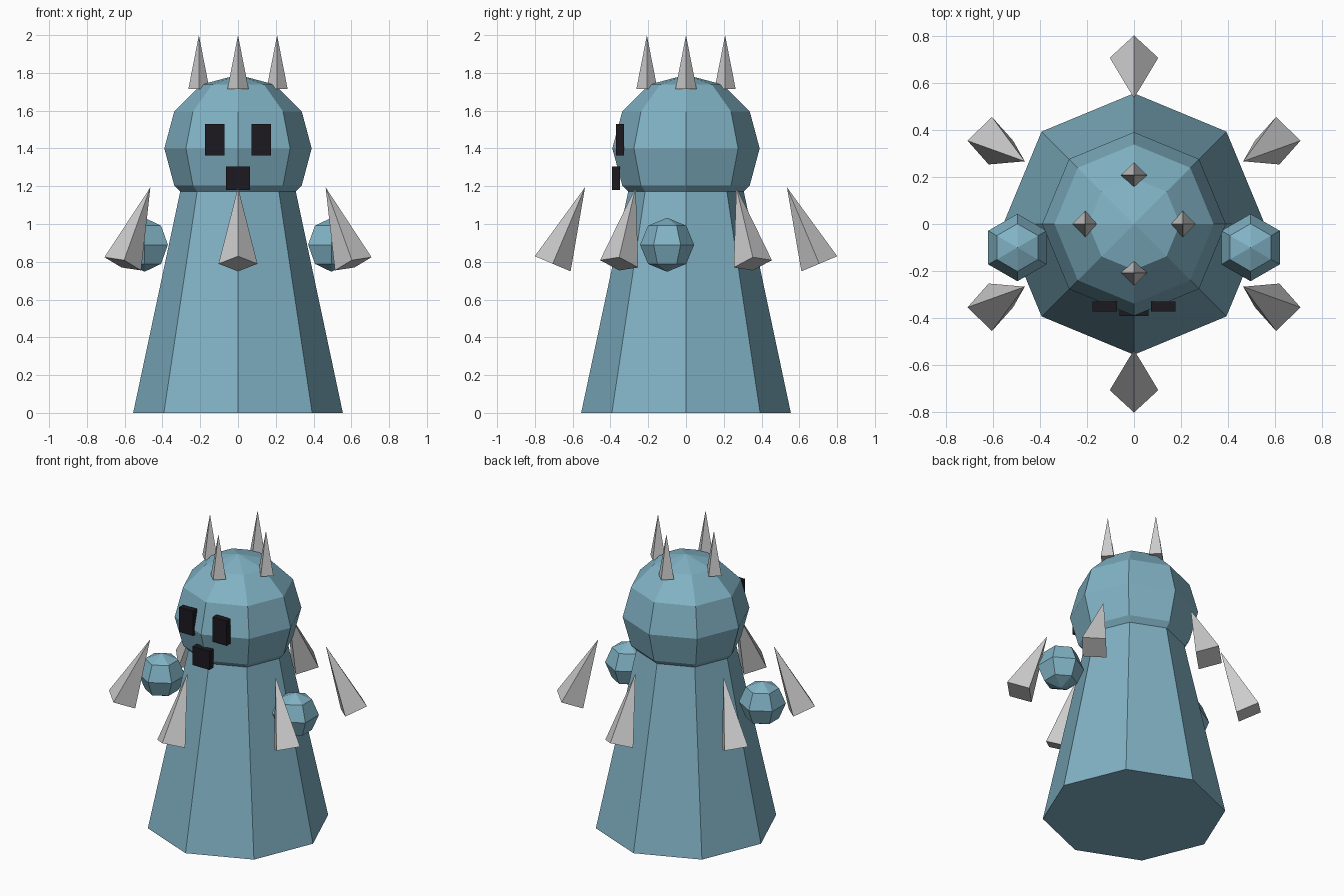
import bpy, bmesh
from math import sin, cos, pi, radians
from mathutils import Euler

if "Cube" in bpy.data.objects:
    bpy.data.objects.remove(bpy.data.objects["Cube"])


def material(name, color):
    m = bpy.data.materials.new(name)
    m.diffuse_color = (*color, 1)
    m.use_nodes = True
    m.node_tree.nodes["Principled BSDF"].inputs["Base Color"].default_value = m.diffuse_color
    return m


BLUE = material("blue", (0.22, 0.45, 0.56))
BLACK = material("black", (0.012, 0.01, 0.014))


def finish(name, bm, loc=(0, 0, 0), rot=(0, 0, 0), mat=None):
    bmesh.ops.recalc_face_normals(bm, faces=bm.faces)
    me = bpy.data.meshes.new(name)
    bm.to_mesh(me)
    bm.free()
    ob = bpy.data.objects.new(name, me)
    ob.location, ob.rotation_euler = loc, Euler(rot)
    bpy.context.collection.objects.link(ob)
    if mat:
        me.materials.append(mat)
    return ob


def lathe(name, profile, sides, phase=0, **kw):
    """Faceted solid of revolution; a profile radius of 0 makes a tip."""
    bm = bmesh.new()
    rings = []
    for r, z in profile:
        if r < 1e-5:
            rings.append([bm.verts.new((0, 0, z))] * sides)
        else:
            angles = [phase + 2 * pi * i / sides for i in range(sides)]
            rings.append([bm.verts.new((r * cos(a), r * sin(a), z)) for a in angles])
    for lo, hi in zip(rings, rings[1:]):
        for i in range(sides):
            j = (i + 1) % sides
            bm.faces.new(dict.fromkeys((lo[i], lo[j], hi[j], hi[i])))
    for ring, (r, z) in ((rings[0], profile[0]), (rings[-1], profile[-1])):
        if r > 1e-5:
            bm.faces.new(ring)
    return finish(name, bm, **kw)


def ball(name, radius, sides, rings, **kw):
    lats = [-pi / 2 + pi * i / rings for i in range(rings + 1)]
    return lathe(name, [(radius * cos(t), radius * sin(t)) for t in lats], sides, **kw)


def box(name, size, loc, mat):
    bm = bmesh.new()
    bmesh.ops.create_cube(bm, size=1)
    bmesh.ops.scale(bm, vec=size, verts=bm.verts)
    return finish(name, bm, loc=loc, mat=mat)


# Robe and head
lathe("robe", [(0.555, 0), (0.30, 1.2)], 8, mat=BLUE)
ball("head", 0.39, 8, 6, loc=(0, 0, 1.4), mat=BLUE)

# Eyes, hands
for side, s in (("left", -1), ("right", 1)):
    box(side + "_eye", (0.104, 0.042, 0.166), (s * 0.124, -0.35, 1.446), BLACK)
    ball(side + "_hand", 0.143, 6, 4, phase=pi / 6, loc=(s * 0.495, -0.10, 0.89), mat=BLUE)

# Mouth
box("mouth", (0.125, 0.042, 0.125), (0, -0.37, 1.242), BLACK)

# Crown horns
for i in range(4):
    a = i * pi / 2
    lathe(f"horn_{i}", [(0.056, -0.143), (0, 0.143)], 4,
          loc=(0.207 * cos(a), 0.207 * sin(a), 1.857))

# Floating spikes, leaning in towards the body
for i in range(6):
    a = radians(30 + 60 * i)
    lathe(f"floating_spike_{i}", [(0.103, -0.22), (0, 0.22)], 4,
          loc=(0.62 * cos(a), 0.62 * sin(a), 0.992),
          rot=(0.4 * sin(a), -0.4 * cos(a), 0))
